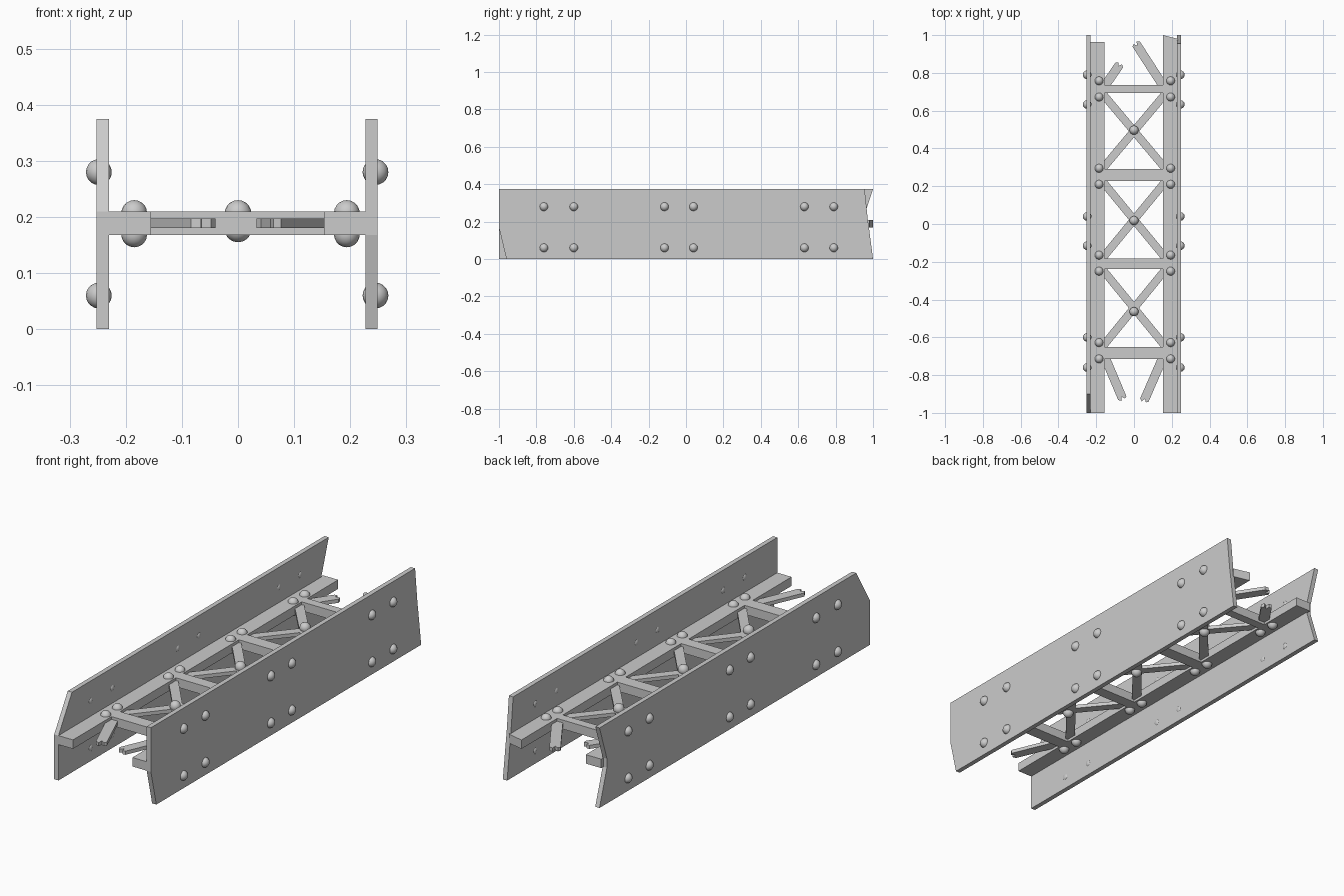
import bpy, bmesh
from mathutils import Vector, Matrix

if "Cube" in bpy.data.objects:
    bpy.data.objects.remove(bpy.data.objects["Cube"])


def prism(name, pts, offset):
    """Extrude a planar outline along an offset vector."""
    bm = bmesh.new()
    off = Vector(offset)
    a = [bm.verts.new(p) for p in pts]
    b = [bm.verts.new(Vector(p) + off) for p in pts]
    bm.faces.new(a)
    bm.faces.new(b[::-1])
    n = len(pts)
    for i in range(n):
        j = (i + 1) % n
        bm.faces.new((a[j], a[i], b[i], b[j]))
    bmesh.ops.recalc_face_normals(bm, faces=bm.faces)
    me = bpy.data.meshes.new(name)
    bm.to_mesh(me)
    bm.free()
    ob = bpy.data.objects.new(name, me)
    bpy.context.collection.objects.link(ob)
    return ob


def flat(name, pts, z0, z1):
    return prism(name, [(x, y, z0) for x, y in pts], (0, 0, z1 - z0))


def strip(name, p, q, w=0.042, broken=False):
    """Lattice strip from p to q, optionally with a jagged snapped end."""
    p, q = Vector(p), Vector(q)
    d = (q - p).normalized()
    s = Vector((-d.y, d.x)) * w / 2
    pts = [p + s, p - s, q - s]
    if broken:
        pts += [q - s * 0.4 + d * 0.012, q - d * 0.008, q + s * 0.5 + d * 0.008]
    pts.append(q + s)
    return flat(name, [tuple(v) for v in pts], 0.18, 0.197)


def rivets(name, centres, r=0.023):
    bm = bmesh.new()
    for c in centres:
        bmesh.ops.create_uvsphere(bm, u_segments=16, v_segments=10, radius=r,
                                  matrix=Matrix.Translation(c))
    for f in bm.faces:
        f.smooth = True
    me = bpy.data.meshes.new(name)
    bm.to_mesh(me)
    bm.free()
    bpy.context.collection.objects.link(bpy.data.objects.new(name, me))


Z0, Z1, H = 0.168, 0.21, 0.375

# Side plates with sheared ends (y, z outlines)
left = [(-1, 0), (1, 0), (0.945, Z0), (0.945, Z1), (1, H), (-0.9, H), (-1, Z1), (-1, Z0)]
right = [(-0.96, 0), (1, 0), (0.978, Z0), (0.972, Z1), (0.955, H), (-1, H), (-1, Z1), (-1, Z0)]
prism("left_plate", [(-0.252, y, z) for y, z in left], (0.022, 0, 0))
prism("right_plate", [(0.227, y, z) for y, z in right], (0.022, 0, 0))

# Inner flanges
flat("left_flange", [(-0.235, -1), (-0.155, -1), (-0.155, 0.963), (-0.235, 0.963)], Z0, Z1)
flat("right_flange", [(0.153, -1), (0.232, -1), (0.232, 0.98), (0.153, 1)], Z0, Z1)

# Cross bars
bars = [(-0.714, -0.652), (-0.238, -0.183), (0.228, 0.29), (0.693, 0.735)]
for i, (a, b) in enumerate(bars):
    flat(f"cross_bar_{i}", [(-0.16, a), (0.16, a), (0.16, b), (-0.16, b)], Z0, Z1)

# Crossed lattice strips between the bars
for i in range(3):
    a, b = bars[i][1], bars[i + 1][0]
    for s in (-1, 1):
        strip(f"lattice_{i}_{s}", (-0.165 * s, a + 0.005), (0.165 * s, b - 0.005))

# Snapped strips at both ends
for i, (p, q) in enumerate([((-0.16, -0.69), (-0.062, -0.922)),
                            ((0.16, -0.69), (0.055, -0.932)),
                            ((-0.165, 0.715), (-0.078, 0.842)),
                            ((0.165, 0.715), (0.012, 0.952))]):
    strip(f"broken_strip_{i}", p, q, 0.048, True)

# Rivets on plates, flanges and lattice crossings
rivets("plate_rivets", [(x, y, z) for x in (-0.248, 0.245) for z in (0.06, 0.28)
                        for y in (-0.76, -0.6, -0.115, 0.04, 0.633, 0.79)])
rivets("flange_rivets", [(x, y, z) for x in (-0.185, 0.194) for z in (0.169, 0.207)
                         for y in (-0.714, -0.628, -0.25, -0.165, 0.21, 0.295, 0.672, 0.758)])
rivets("centre_rivets", [(0, y, z) for z in (0.179, 0.206) for y in (-0.464, 0.018, 0.497)], 0.024)
